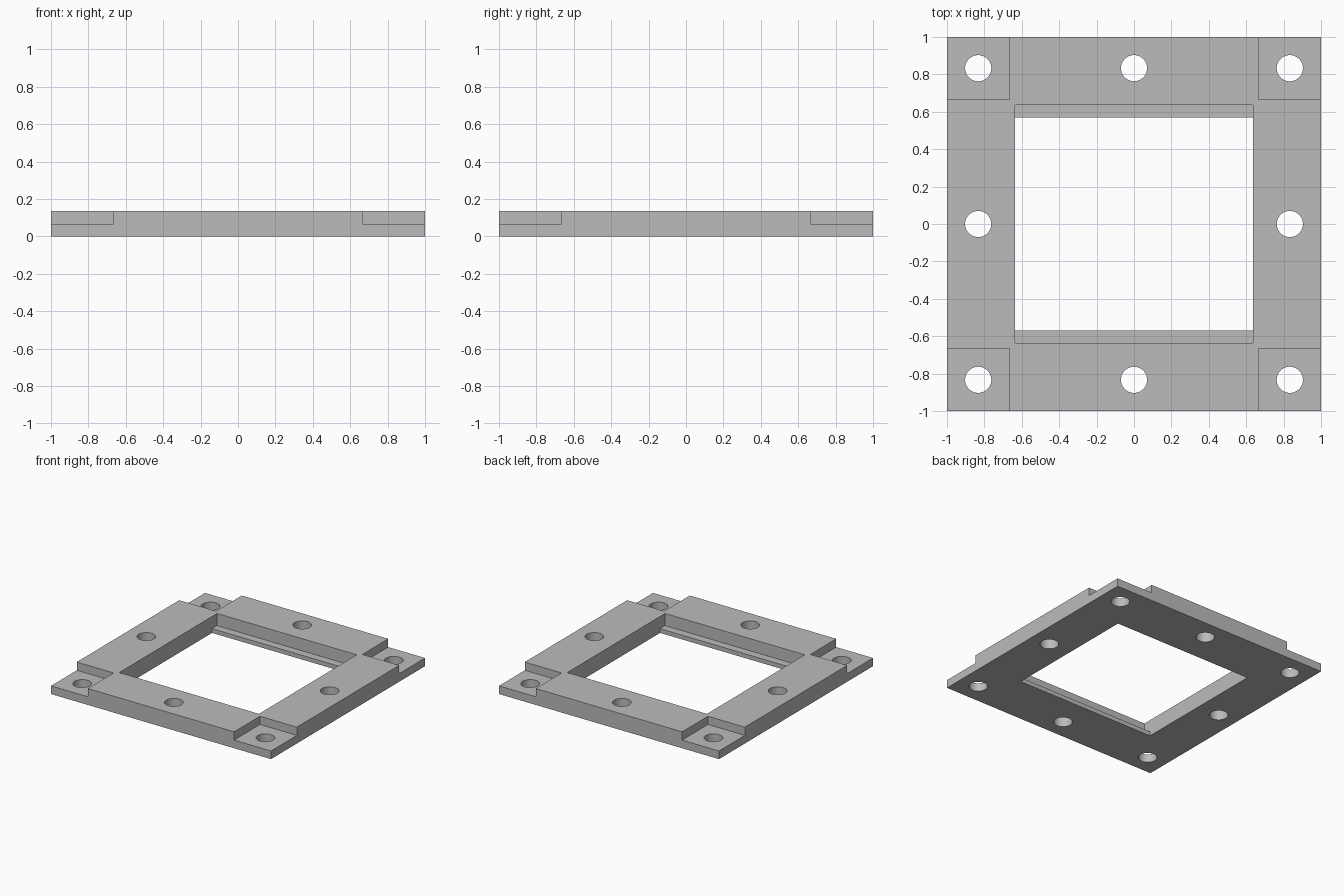
import bpy
from mathutils import Matrix, Vector
import bmesh

default = bpy.data.objects.get("Cube")
if default:
    bpy.data.objects.remove(default, do_unlink=True)

HEIGHT = 0.135
STEP = 0.067     # height of the corner pads
LEDGE = 0.035    # height of the inner ledges
OVER = 0.1       # how far cutters pass the plate

grey = bpy.data.materials.new("plain grey")
grey.use_nodes = True
colour = (0.5, 0.5, 0.5, 1)
grey.diffuse_color = colour
grey.node_tree.nodes["Principled BSDF"].inputs["Base Color"].default_value = colour


def make_object(name, bm):
    mesh = bpy.data.meshes.new(name)
    bm.to_mesh(mesh)
    bm.free()
    mesh.materials.append(grey)
    obj = bpy.data.objects.new(name, mesh)
    bpy.context.collection.objects.link(obj)
    return obj


def box(name, low, high):
    low, high = Vector(low), Vector(high)
    bm = bmesh.new()
    place = Matrix.Translation((low + high) / 2) @ Matrix.Diagonal((*(high - low), 1))
    bmesh.ops.create_cube(bm, size=1, matrix=place)
    return make_object(name, bm)


def drill(name, x, y):
    bm = bmesh.new()
    bmesh.ops.create_cone(bm, cap_ends=True, segments=48, radius1=0.07, radius2=0.07,
                          depth=1, matrix=Matrix.Translation((x, y, 0)))
    return make_object(name, bm)


# Square plate
frame = box("mounting_frame", (-1, -1, 0), (1, 1, HEIGHT))

# Window: full depth in the middle, wider above the front and back ledges
cutters = [
    box("window_cutter", (-0.635, -0.57, -OVER), (0.635, 0.57, HEIGHT + OVER)),
    box("ledge_cutter", (-0.635, -0.635, LEDGE), (0.635, 0.635, HEIGHT + OVER)),
]

# Lowered corner pads
for sx in (-1, 1):
    for sy in (-1, 1):
        xs = sorted((sx * 0.665, sx * (1 + OVER)))
        ys = sorted((sy * 0.665, sy * (1 + OVER)))
        cutters.append(box("corner_cutter", (xs[0], ys[0], STEP), (xs[1], ys[1], HEIGHT + OVER)))

# Eight bolt holes, at the corners and the middle of each side
for i in (-1, 0, 1):
    for j in (-1, 0, 1):
        if i or j:
            cutters.append(drill("hole_cutter", i * 0.833, j * 0.833))

# Cut everything, then drop the cutters
bpy.context.view_layer.objects.active = frame
for cutter in cutters:
    cutter.hide_render = True
    mod = frame.modifiers.new("cut", 'BOOLEAN')
    mod.operation = 'DIFFERENCE'
    mod.solver = 'EXACT'
    mod.object = cutter
    bpy.ops.object.modifier_apply(modifier=mod.name)
    bpy.data.objects.remove(cutter, do_unlink=True)

# Smooth hole walls, sharp edges elsewhere
bpy.ops.object.select_all(action='DESELECT')
frame.select_set(True)
bpy.ops.object.shade_smooth_by_angle(angle=0.5)
